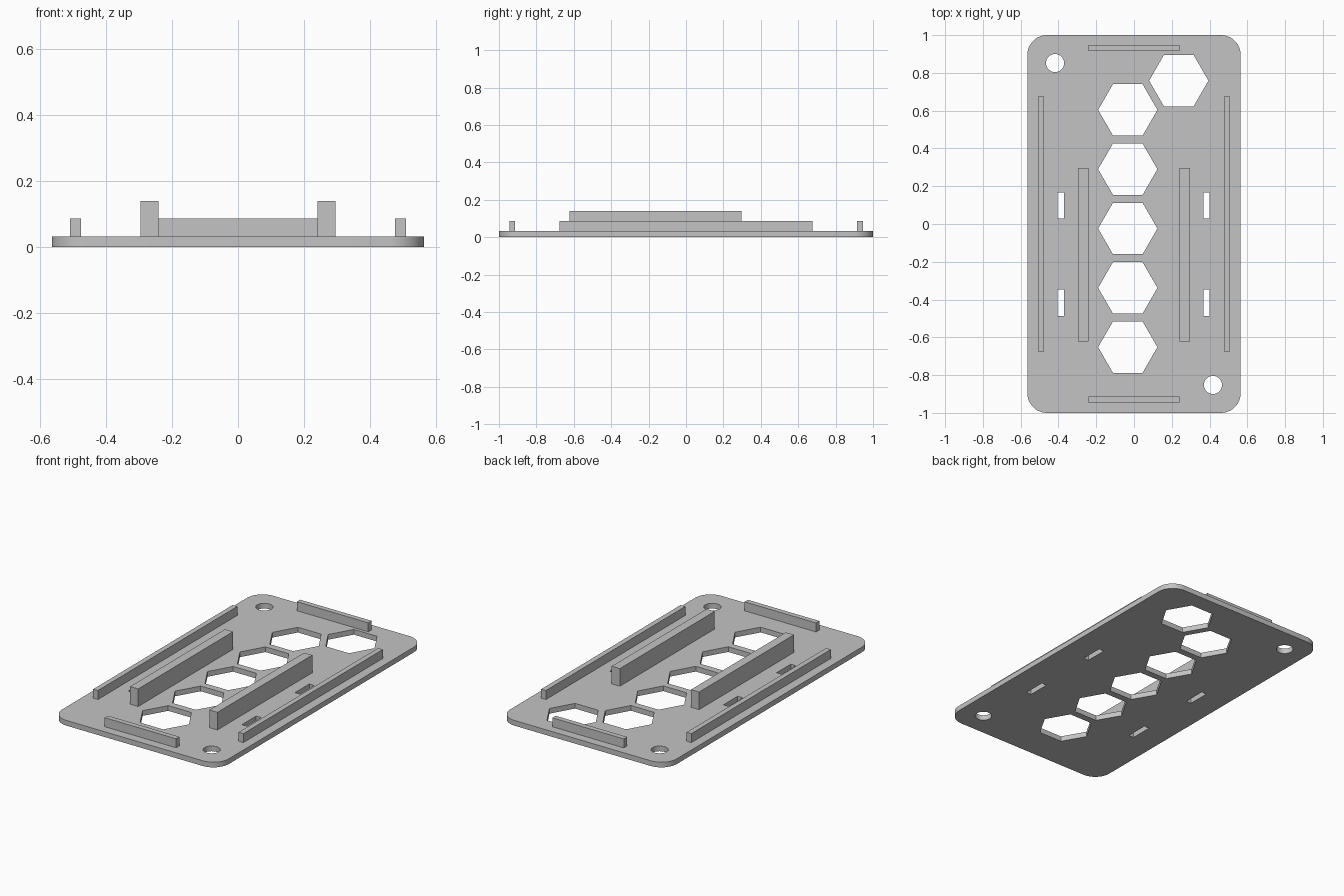
import bpy, bmesh
from math import cos, sin, pi, radians

cube = bpy.data.objects.get("Cube")
if cube:
    bpy.data.objects.remove(cube, do_unlink=True)

HALF_X, HALF_Y, THICK, CORNER = 0.565, 1.0, 0.032, 0.105

grey = bpy.data.materials.new("light grey")
grey.use_nodes = True
grey.diffuse_color = (0.55, 0.55, 0.55, 1)
grey.node_tree.nodes["Principled BSDF"].inputs["Base Color"].default_value = (0.55, 0.55, 0.55, 1)


def ring(cx, cy, r, n):
    return [(cx + r * cos(2 * pi * i / n), cy + r * sin(2 * pi * i / n)) for i in range(n)]


def rectangle(cx, cy, hx, hy):
    return [(cx + sx * hx, cy + sy * hy) for sx, sy in ((-1, -1), (1, -1), (1, 1), (-1, 1))]


def rounded_rectangle(hx, hy, r, steps=12):
    points = []
    for k, (sx, sy) in enumerate(((1, 1), (-1, 1), (-1, -1), (1, -1))):
        for i in range(steps + 1):
            a = (k + i / steps) * pi / 2
            points.append((sx * (hx - r) + r * cos(a), sy * (hy - r) + r * sin(a)))
    return points


def box(name, x0, x1, y0, y1, top):
    bottom = THICK - 0.004
    bm = bmesh.new()
    bmesh.ops.create_cube(bm, size=1)
    bmesh.ops.scale(bm, vec=(x1 - x0, y1 - y0, top - bottom), verts=bm.verts)
    mesh = bpy.data.meshes.new(name)
    bm.to_mesh(mesh)
    bm.free()
    mesh.materials.append(grey)
    obj = bpy.data.objects.new(name, mesh)
    obj.location = ((x0 + x1) / 2, (y0 + y1) / 2, (bottom + top) / 2)
    bpy.context.collection.objects.link(obj)


# Base plate outline with hexagonal vents, screw holes and strap slots
loops = [rounded_rectangle(HALF_X, HALF_Y, CORNER)]
loops += [ring(-0.033, -0.652 + 0.314 * i, 0.157, 6) for i in range(5)]
loops.append(ring(0.237, 0.759, 0.157, 6))
loops += [ring(-0.418, 0.852, 0.048, 32), ring(0.418, -0.852, 0.048, 32)]
loops += [rectangle(x, y, 0.017, 0.069) for x in (-0.387, 0.384) for y in (0.097, -0.417)]

curve = bpy.data.curves.new("base_plate", "CURVE")
curve.dimensions = "2D"
curve.fill_mode = "BOTH"
curve.extrude = THICK / 2
for loop in loops:
    spline = curve.splines.new("POLY")
    spline.points.add(len(loop) - 1)
    for point, (x, y) in zip(spline.points, loop):
        point.co = (x, y, 0, 1)
    spline.use_cyclic_u = True
outline = bpy.data.objects.new("plate_outline", curve)
bpy.context.collection.objects.link(outline)
bpy.context.view_layer.update()

# Turn the extruded outline into a clean mesh
mesh = bpy.data.meshes.new_from_object(outline.evaluated_get(bpy.context.evaluated_depsgraph_get()))
bpy.data.objects.remove(outline, do_unlink=True)
bm = bmesh.new()
bm.from_mesh(mesh)
bmesh.ops.remove_doubles(bm, verts=bm.verts, dist=0.0001)
bmesh.ops.recalc_face_normals(bm, faces=bm.faces)
bmesh.ops.translate(bm, vec=(0, 0, THICK / 2), verts=bm.verts)
bm.to_mesh(mesh)
bm.free()
mesh.materials.clear()
mesh.materials.append(grey)
plate = bpy.data.objects.new("base_plate", mesh)
bpy.context.collection.objects.link(plate)
bpy.ops.object.select_all(action="DESELECT")
plate.select_set(True)
bpy.context.view_layer.objects.active = plate
bpy.ops.object.shade_smooth_by_angle(angle=radians(30))

# Tall inner rails and low outer rails, mirrored left and right
for side, s in (("left", 1), ("right", -1)):
    for name, a, b, y0, y1, top in (("inner_rail", 0.241, 0.296, -0.622, 0.296, 0.14),
                                    ("outer_rail", 0.477, 0.509, -0.675, 0.675, 0.087)):
        x0, x1 = sorted((s * a, s * b))
        box(f"{side}_{name}", x0, x1, y0, y1, top)

# Low end rails
box("front_end_rail", -0.242, 0.242, -0.945, -0.913, 0.087)
box("back_end_rail", -0.242, 0.242, 0.915, 0.947, 0.087)
